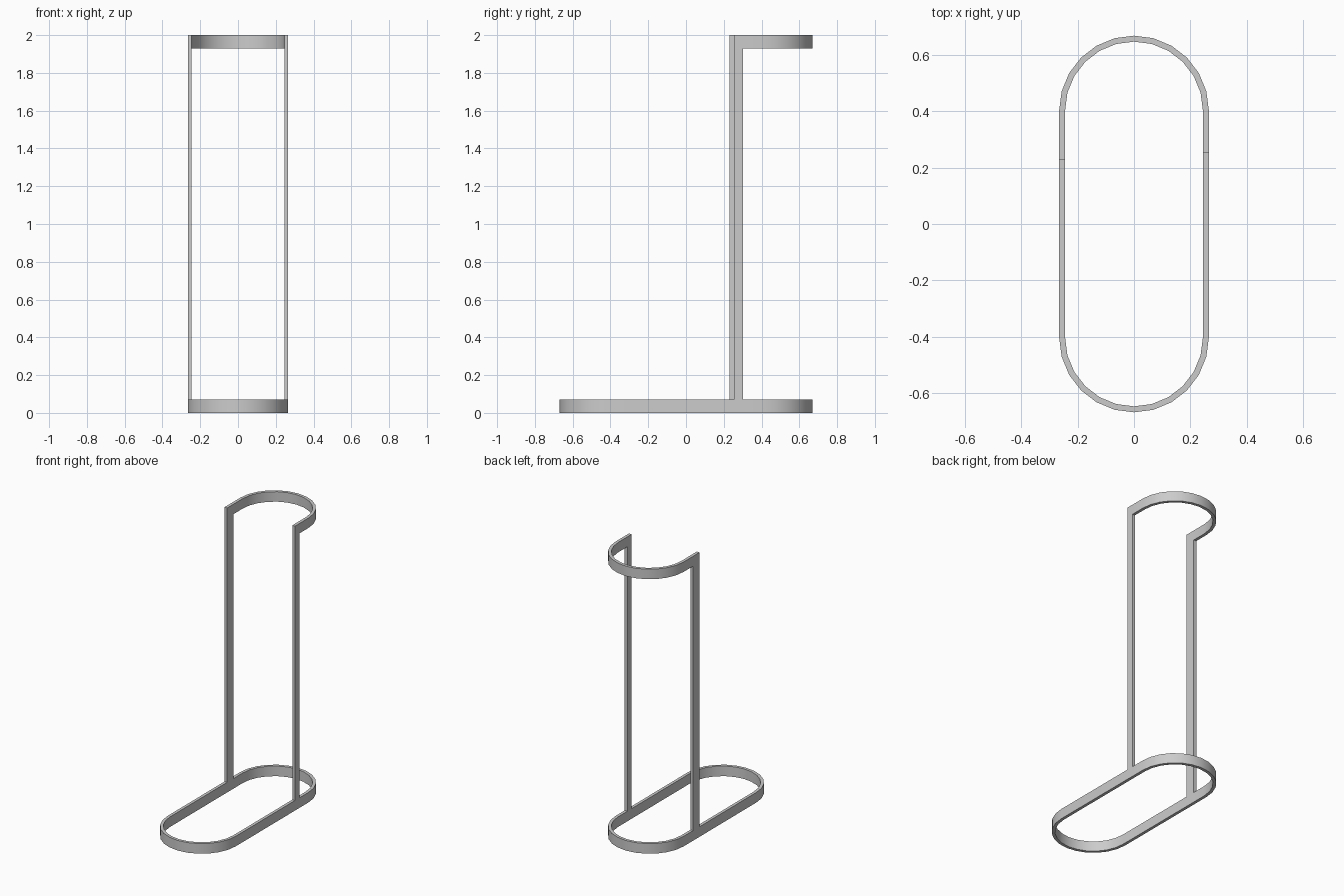
import bpy, bmesh, math

if "Cube" in bpy.data.objects:
    bpy.data.objects.remove(bpy.data.objects["Cube"])

R, CY, T = 0.266, 0.403, 0.021          # arc radius, arc centre, wall thickness
LEVELS = [0.0, 0.071, 1.93, 2.0]        # base band, posts, top band
SEG = 12                                # sides per half circle


def arc(cy, start):
    return [(R * math.cos(start + math.pi * i / SEG),
             cy + R * math.sin(start + math.pi * i / SEG)) for i in range(SEG + 1)]


# Stadium outline, counter-clockwise, with extra points at the post edges
path = [(R, 0.253), (R, 0.301)] + arc(CY, 0) + [(-R, 0.301), (-R, 0.23)] + arc(-CY, math.pi)
n = len(path)
left_post = SEG + 3                     # cell index of the left post

bm = bmesh.new()
grid = [[bm.verts.new((x, y, z)) for x, y in path] for z in LEVELS]


def cell(row, i):
    j = (i + 1) % n
    bm.faces.new((grid[row][i], grid[row][j], grid[row + 1][j], grid[row + 1][i]))


# Closed base band
for i in range(n):
    cell(0, i)
# Two upright posts
for i in (0, left_post):
    cell(1, i)
# Open top band around the back
for i in range(left_post + 1):
    cell(2, i)

bmesh.ops.delete(bm, geom=[v for v in bm.verts if not v.link_faces], context='VERTS')
mesh = bpy.data.meshes.new("stand_frame")
bm.to_mesh(mesh)
bm.free()
frame = bpy.data.objects.new("stand_frame", mesh)
bpy.context.collection.objects.link(frame)

# Give the bands and posts their thickness inward
solid = frame.modifiers.new("thickness", 'SOLIDIFY')
solid.thickness = T
solid.offset = -1
solid.use_even_offset = True

bpy.context.view_layer.objects.active = frame
frame.select_set(True)
bpy.ops.object.modifier_apply(modifier=solid.name)
bpy.ops.object.shade_smooth_by_angle(angle=math.radians(30))
